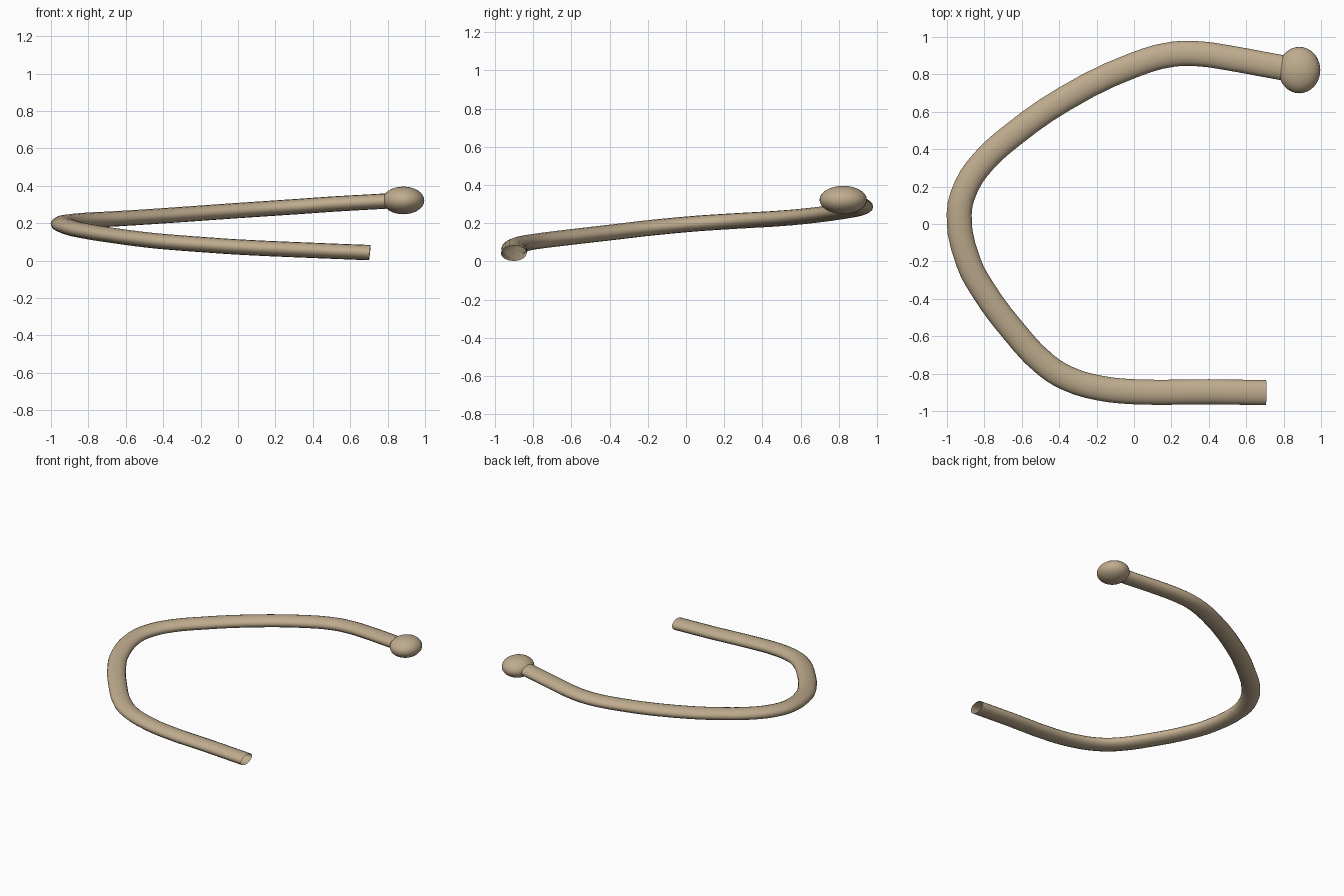
import bpy

if "Cube" in bpy.data.objects:
    bpy.data.objects.remove(bpy.data.objects["Cube"])

FLAT = 0.61      # the whole model is squashed vertically
RADIUS = 0.067

# Centre line of the hooked tube, from the open end to the knob
path = [
    (0.705, -0.902, 0.043), (0.40, -0.897, 0.055), (0.0, -0.897, 0.073),
    (-0.19, -0.876, 0.086), (-0.35, -0.828, 0.098), (-0.47, -0.755, 0.109),
    (-0.65, -0.565, 0.132), (-0.815, -0.34, 0.158), (-0.885, -0.205, 0.174),
    (-0.935, 0.05, 0.198), (-0.897, 0.20, 0.208), (-0.805, 0.335, 0.216),
    (-0.65, 0.475, 0.224), (-0.37, 0.67, 0.242), (0.0, 0.85, 0.268),
    (0.21, 0.908, 0.282), (0.36, 0.909, 0.292), (0.50, 0.889, 0.302),
    (0.78, 0.838, 0.318), (0.86, 0.825, 0.323),
]

mat = bpy.data.materials.new("tan")
mat.diffuse_color = (0.52, 0.41, 0.27, 1)
mat.use_nodes = True
mat.node_tree.nodes["Principled BSDF"].inputs["Base Color"].default_value = mat.diffuse_color

# Tube: bevelled curve, open at the end, flattened by scaling
curve = bpy.data.curves.new("hooked_tube", 'CURVE')
curve.dimensions = '3D'
curve.twist_mode = 'Z_UP'
curve.resolution_u = 3
curve.bevel_depth = RADIUS
curve.bevel_resolution = 6
curve.use_fill_caps = False
spline = curve.splines.new('BEZIER')
spline.bezier_points.add(len(path) - 1)
for bp, (x, y, z) in zip(spline.bezier_points, path):
    bp.co = (x, y, z / FLAT)
    bp.handle_left_type = bp.handle_right_type = 'AUTO'
tube = bpy.data.objects.new("hooked_tube", curve)
bpy.context.collection.objects.link(tube)
tube.scale.z = FLAT
bpy.context.view_layer.objects.active = tube
tube.select_set(True)
bpy.ops.object.convert(target='MESH')
tube = bpy.context.object
bpy.ops.object.transform_apply(location=False, rotation=False, scale=True)
bpy.ops.object.shade_smooth()
tube.data.materials.clear()
tube.data.materials.append(mat)

# Rounded knob on the raised end
bpy.ops.mesh.primitive_uv_sphere_add(segments=32, ring_count=16, radius=1,
                                     location=(0.884, 0.823, 0.322))
knob = bpy.context.object
knob.name = "end_knob"
knob.scale = (0.112, 0.124, 0.074)
bpy.ops.object.transform_apply(location=False, rotation=False, scale=True)
bpy.ops.object.shade_smooth()
knob.data.materials.append(mat)
